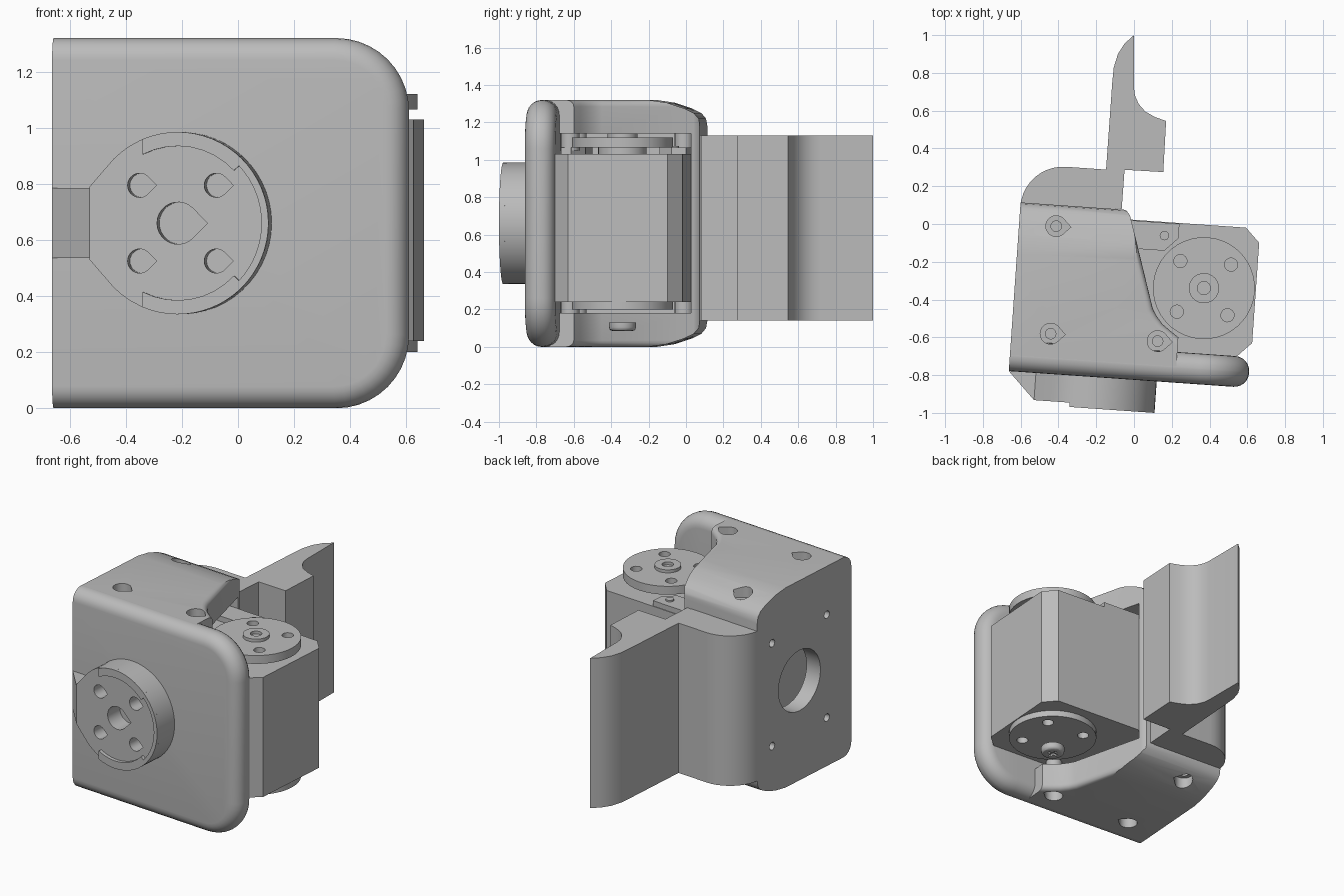
import bpy, bmesh, math
from mathutils import Matrix, Vector

cube = bpy.data.objects.get("Cube")
if cube:
    bpy.data.objects.remove(cube, do_unlink=True)

TILT = math.radians(-4)
H = 1.32
MID = H / 2
grey = bpy.data.materials.new("mid grey")
grey.use_nodes = True
grey.diffuse_color = (0.5, 0.5, 0.5, 1)
grey.node_tree.nodes["Principled BSDF"].inputs["Base Color"].default_value = (0.5, 0.5, 0.5, 1)


def prism(name, pts, lo, hi, axis="z", rim=None, bevel=0.0, segs=5, tilt=TILT):
    """Extrude a 2D outline along an axis; round the rim edges chosen by rim(midpoint)."""
    to3d = {"z": lambda a, b, t: (a, b, t),
            "y": lambda a, b, t: (a, t, b),
            "x": lambda a, b, t: (t, a, b)}[axis]
    k = "xyz".index(axis)
    bm = bmesh.new()
    base = bm.faces.new([bm.verts.new(to3d(a, b, lo)) for a, b in pts])
    out = bmesh.ops.extrude_face_region(bm, geom=[base])
    shift = Vector((0, 0, 0))
    shift[k] = hi - lo
    bmesh.ops.translate(bm, vec=shift, verts=[v for v in out["geom"] if isinstance(v, bmesh.types.BMVert)])
    bmesh.ops.recalc_face_normals(bm, faces=bm.faces[:])
    if rim:
        edges = [e for e in bm.edges if abs(e.verts[0].co[k] - e.verts[1].co[k]) < 1e-5
                 and rim((e.verts[0].co + e.verts[1].co) / 2)]
        bmesh.ops.bevel(bm, geom=edges, offset=bevel, segments=segs, profile=0.5,
                        affect="EDGES", clamp_overlap=True)
    me = bpy.data.meshes.new(name)
    bm.to_mesh(me)
    bm.free()
    me.materials.append(grey)
    ob = bpy.data.objects.new(name, me)
    ob.rotation_euler.z = tilt
    bpy.context.collection.objects.link(ob)
    return ob


def circle(cx, cy, r, n=32, a0=0.0, a1=360.0):
    full = a1 - a0 >= 360
    steps = n if full else n + 1
    return [(cx + r * math.cos(math.radians(a0 + (a1 - a0) * i / n)),
             cy + r * math.sin(math.radians(a0 + (a1 - a0) * i / n))) for i in range(steps)]


def teardrop(cx, cy, r, flip=1):
    arc = circle(cx, cy, r, 20, 45, 315) + [(cx + r * math.sqrt(2), cy)]
    return [(cx + flip * (x - cx), y) for x, y in arc]


def rect(x0, y0, x1, y1):
    return [(x0, y0), (x1, y0), (x1, y1), (x0, y1)]


def boolean(ob, cutters, op="DIFFERENCE"):
    for c in cutters:
        c.hide_render = True
        m = ob.modifiers.new("cut", "BOOLEAN")
        m.operation, m.object, m.solver = op, c, "EXACT"
    bpy.context.view_layer.update()
    deps = bpy.context.evaluated_depsgraph_get()
    me = bpy.data.meshes.new_from_object(ob.evaluated_get(deps))
    ob.modifiers.clear()
    ob.data = me
    for c in cutters:
        bpy.data.objects.remove(c, do_unlink=True)


# Front plate with two large corners and a fully rounded rim
outline = [(-0.607, 0)] + circle(0.403, 0.26, 0.26, 10, -90, 0) \
    + circle(0.403, H - 0.26, 0.26, 10, 0, 90) + [(-0.607, H)]
prism("front_plate", outline, -0.823, -0.66, "y", lambda c: c.x > -0.6, 0.078, 6)

# Housing: side profile trimmed by the plan outline, then hollowed
top = [(-0.742, H), (-0.2, H), (-0.1, 1.305), (-0.01, 1.275), (0.04, 1.25), (0.065, 1.22), (0.072, 1.18)]
side = top + [(y, H - z) for y, z in reversed(top)]
housing = prism("housing", side, -0.607, 0.4, "x")
plan = [(-0.7, -0.8), (-0.7, 0.2), (-0.1, 0.2), (-0.07, 0.075), (-0.045, 0.068), (-0.025, 0.045),
        (0.0, -0.03), (0.131, -0.442), (0.155, -0.48), (0.187, -0.518), (0.23, -0.55),
        (0.276, -0.582), (0.276, -0.8)]
trim = prism("trim", plan, 0, H, "z",
             lambda c: c.x > -0.08 and c.y < 0.08 and c.y > -0.58, 0.035, 4)
boolean(housing, [trim], "INTERSECT")
cuts = [prism("cavity", rect(-0.5, -0.66, 0.5, 0.025), 0.18, H - 0.18),
        prism("wall_hole", circle(-0.33, MID, 0.2), -0.7, -0.48, "x")]
for y in (-0.07, -0.59):
    for z in (MID - 0.34, MID + 0.34):
        cuts.append(prism("pin_hole", circle(y, z, 0.025, 16), -0.7, -0.45, "x"))
screws = [(-0.41, -0.04), (-0.4, -0.61), (0.168, -0.61)]
for x, y in screws:
    for lo, hi in ((-0.1, 0.09), (H - 0.09, H + 0.1)):
        cuts.append(prism("counterbore", teardrop(x, y, 0.055), lo, hi))
    cuts.append(prism("screw_hole", circle(x, y, 0.028, 16), -0.1, H + 0.1))
boolean(housing, cuts)

# Round boss on the plate, running out to the edge at 45 degrees
CX = -0.147
boss_plan = circle(CX, MID, 0.325, 40, -135, 135) + [(-0.463, MID + 0.13), (-0.463, MID - 0.13)]
boss = prism("front_boss", boss_plan, -0.967, -0.8, "y")
holes = [prism("centre_hole", teardrop(CX, MID, 0.075), -1.1, -0.85, "y")]
for dx in (-0.137, 0.137):
    for dz in (-0.135, 0.135):
        holes.append(prism("bolt_hole", teardrop(CX + dx, MID + dz, 0.043), -1.1, -0.85, "y"))
boolean(boss, holes)
prism("boss_ramp", [(-0.463, -0.967), (-0.607, -0.823), (-0.463, -0.8)], MID - 0.125, MID + 0.125)
inner = circle(CX, MID, 0.275, 8, 117, 43) + circle(CX, MID, 0.3, 16, 43, -43) \
    + circle(CX, MID, 0.275, 8, -43, -117)
prism("boss_lip", circle(CX, MID, 0.325, 40, -113, 113) + inner, -0.99, -0.96, "y")

# Rounded bulge behind the housing
bulge = [(-0.607, 0.05)] + circle(-0.38, 0.05, 0.227, 10, 180, 90) + [(-0.1, 0.277), (-0.1, 0.05)]
prism("rear_bulge", bulge, 0.14, 1.13, "z", lambda c: c.y > 0.06 and c.x < -0.11, 0.05, 4)

# Rear fin with a curved tip and hook
fin = [(0, 1), (-0.05, 0.955), (-0.085, 0.9), (-0.107, 0.83), (-0.115, 0.75), (-0.162, 0.09),
       (-0.065, 0.08), (-0.05, 0.287), (0.155, 0.275), (0.17, 0.545), (0.11, 0.567),
       (0.06, 0.595), (0.025, 0.635), (0.005, 0.68), (0, 0.72)]
prism("rear_fin", fin, 0.14, 1.13, "z", tilt=0)

# Servo body with chamfered corners
c = 0.075
servo = [(-0.45, -0.66), (0.668 - c, -0.66), (0.668, -0.66 + c), (0.668, 0.022 - c),
         (0.668 - c, 0.022), (-0.45, 0.022)]
prism("servo_body", servo, 0.24, 1.03)

# Horns, collars and mounting ears, mirrored top and bottom
HX, HY = 0.393, -0.313


def both(name, pts, lo, hi):
    return [prism("upper_" + name, pts, lo, hi), prism("lower_" + name, pts, H - hi, H - lo)]


for horn in both("horn", circle(HX, HY, 0.27, 40), 1.065, 1.12):
    boolean(horn, [prism("horn_hole", circle(HX + 0.19 * math.cos(a), HY + 0.19 * math.sin(a), 0.035, 16), 0, H)
                   for a in [math.radians(45 + 90 * i) for i in range(4)]])
both("collar", circle(HX, HY, 0.13, 24), 1.02, 1.07)
ear = [(-0.4, 0.018), (0.24, 0.018), (0.24, -0.06), (0.17, -0.13), (-0.4, -0.13)]
both("back_ear", ear, 1.02, 1.065)
both("front_ear", [(-0.4, -0.655), (0.22, -0.655), (0.22, -0.6), (0.13, -0.53), (-0.4, -0.53)], 1.02, 1.065)
both("ear_pin", circle(0.165, -0.05, 0.025, 16), 1.06, 1.075)
for x, y in screws:
    both("post", circle(x, y, 0.05, 16), 1.05, 1.15)

# Centre ring on the upper horn and screw head on the lower one
ring = prism("horn_ring", circle(HX, HY, 0.08, 24), 1.11, 1.14)
boolean(ring, [prism("ring_hole", circle(HX, HY, 0.035, 16), 1.121, 1.2)])
screw = prism("screw_head", circle(HX, HY, 0.072, 24), 0.085, 0.13, "z", lambda p: p.z < 0.1, 0.02, 3)
boolean(screw, [prism("slot", rect(HX - a, HY - b, HX + a, HY + b), 0.0, 0.1)
                for a, b in ((0.035, 0.009), (0.009, 0.035))])

# Smooth shading with sharp corners kept
for ob in bpy.context.collection.objects:
    if ob.type == "MESH" and ob.data.materials and ob.data.materials[0] == grey:
        ob.data.shade_smooth()
        ob.data.set_sharp_from_angle(angle=math.radians(30))
